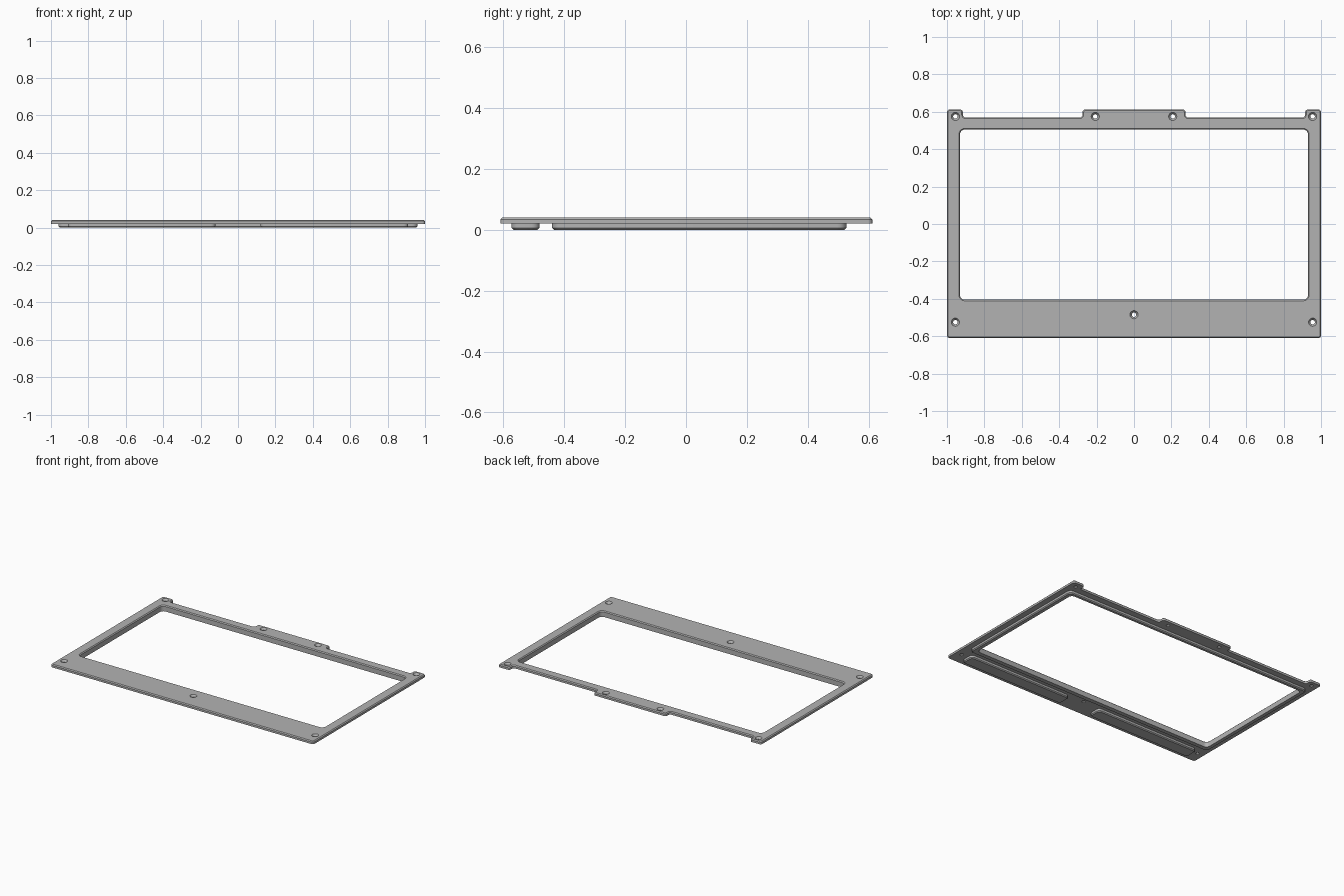
import bpy, bmesh
from math import pi, cos, sin
from mathutils import Vector

cube = bpy.data.objects.get("Cube")
if cube:
    bpy.data.objects.remove(cube, do_unlink=True)

grey = bpy.data.materials.new("mid grey")
grey.use_nodes = True
grey.diffuse_color = (0.45, 0.45, 0.45, 1)
grey.node_tree.nodes["Principled BSDF"].inputs["Base Color"].default_value = grey.diffuse_color

BEVEL = 0.006
PLATE_BOTTOM, PLATE_TOP = 0.02, 0.04


def rounded(corners, radius, steps=5):
    """Closed outline with every right-angled corner turned into an arc."""
    pts = [Vector(c) for c in corners]
    out = []
    for i, p in enumerate(pts):
        a = (pts[i - 1] - p).normalized()
        b = (pts[(i + 1) % len(pts)] - p).normalized()
        centre = p + (a + b) * radius
        for k in range(steps + 1):
            t = k / steps * pi / 2
            out.append(centre - b * radius * cos(t) - a * radius * sin(t))
    return out


def box(x0, x1, y0, y1):
    return [(x0, y0), (x1, y0), (x1, y1), (x0, y1)]


def circle(x, y, r, n=24):
    return [Vector((x + r * cos(2 * pi * i / n), y + r * sin(2 * pi * i / n))) for i in range(n)]


def offset(loop, d):
    """Move a counter-clockwise outline inwards by d."""
    out = []
    for i, p in enumerate(loop):
        a = (p - loop[i - 1]).normalized()
        b = (loop[(i + 1) % len(loop)] - p).normalized()
        na, nb = Vector((-a.y, a.x)), Vector((-b.y, b.x))
        out.append(p + (na + nb) * d / (1 + na.dot(nb)))
    return out


def solid(name, walls):
    """Each wall is a stack of (outline, z), bottom to top; caps fill between them."""
    bm = bmesh.new()
    caps = [[], []]
    for wall in walls:
        rows = [[bm.verts.new((p.x, p.y, z)) for p in loop] for loop, z in wall]
        n = len(rows[0])
        for lo, hi in zip(rows, rows[1:]):
            for i in range(n):
                j = (i + 1) % n
                bm.faces.new((lo[i], lo[j], hi[j], hi[i]))
        for cap, row in zip(caps, (rows[0], rows[-1])):
            cap += [bm.edges.get((row[i], row[i - 1])) for i in range(n)]
    for cap in caps:
        bmesh.ops.triangle_fill(bm, use_beauty=True, use_dissolve=False, edges=cap)
    bmesh.ops.recalc_face_normals(bm, faces=bm.faces)
    mesh = bpy.data.meshes.new(name)
    bm.to_mesh(mesh)
    bm.free()
    mesh.materials.append(grey)
    obj = bpy.data.objects.new(name, mesh)
    bpy.context.collection.objects.link(obj)
    bpy.ops.object.select_all(action="DESELECT")
    obj.select_set(True)
    bpy.context.view_layer.objects.active = obj
    bpy.ops.object.shade_smooth_by_angle(angle=pi / 6)
    return obj


def top_bevel(loop, d):
    return [(loop, PLATE_BOTTOM), (loop, PLATE_TOP - BEVEL), (offset(loop, d), PLATE_TOP)]


def bottom_bevel(loop, d):
    return [(offset(loop, d), 0), (loop, BEVEL), (loop, PLATE_BOTTOM)]


# Face plate: notched rear edge, window and countersunk screw holes
right_half = [(1, -0.61), (1, 0.612), (0.915, 0.612), (0.915, 0.57), (0.275, 0.57), (0.275, 0.612)]
outline = rounded(right_half + [(-x, y) for x, y in reversed(right_half)], 0.014)
window = rounded(box(-0.93, 0.93, -0.405, 0.505), 0.025)
walls = [top_bevel(outline, BEVEL), top_bevel(window, -BEVEL)]
holes = [(0, -0.485)]
for s in (-1, 1):
    holes += [(s * 0.955, 0.575), (s * 0.955, -0.525), (s * 0.207, 0.575)]
for x, y in holes:
    walls.append([(circle(x, y, 0.012), PLATE_BOTTOM),
                  (circle(x, y, 0.012), 0.026),
                  (circle(x, y, 0.022), PLATE_TOP)])
solid("face_plate", walls)

# Raised rim under the window
rim = rounded(box(-0.96, 0.96, -0.44, 0.527), 0.03)
solid("window_rim", [bottom_bevel(rim, BEVEL), [(window, 0), (window, PLATE_BOTTOM)]])

# Two long pads under the front border
for side, x0, x1 in (("left", 0.12, 0.91), ("right", -0.91, -0.12)):
    pad = rounded(box(x0, x1, -0.573, -0.482), 0.025)
    solid(side + "_front_pad", [bottom_bevel(pad, BEVEL)])
